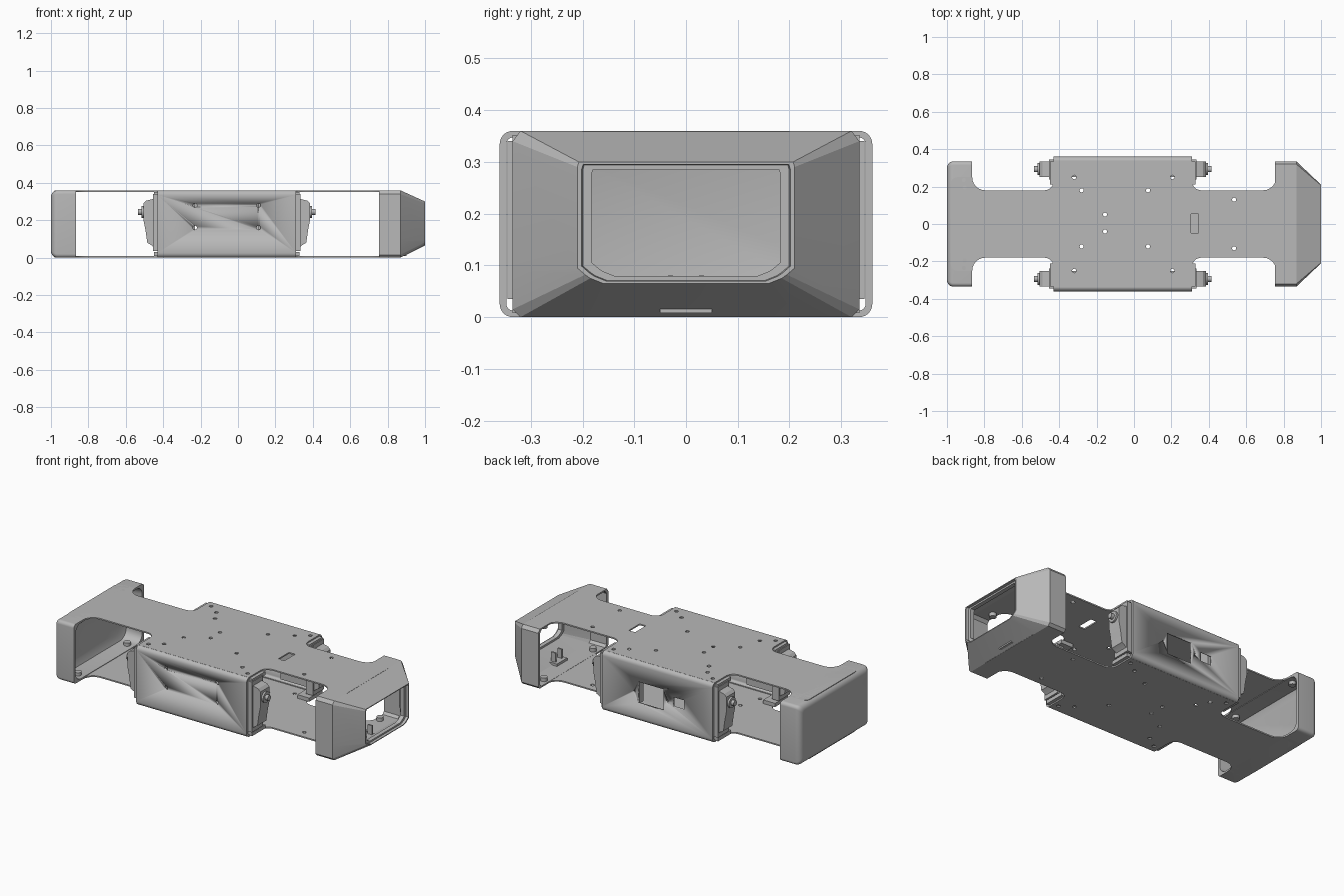
import bpy, bmesh, math
from mathutils import Matrix, Vector

if "Cube" in bpy.data.objects:
    bpy.data.objects.remove(bpy.data.objects["Cube"], do_unlink=True)

grey = bpy.data.materials.new("matte_grey")
grey.use_nodes = True
grey.diffuse_color = (0.48, 0.48, 0.48, 1)
grey.node_tree.nodes["Principled BSDF"].inputs["Base Color"].default_value = (0.48, 0.48, 0.48, 1)

H = 0.36      # overall height
T = 0.008     # plate thickness
X0, X1 = -0.43, 0.31   # ends of the middle section


def finish(bm, name, angle=30):
    bmesh.ops.remove_doubles(bm, verts=bm.verts, dist=0.0001)
    bmesh.ops.recalc_face_normals(bm, faces=bm.faces)
    me = bpy.data.meshes.new(name)
    bm.to_mesh(me)
    bm.free()
    me.materials.clear()
    me.materials.append(grey)
    me.shade_smooth()
    me.set_sharp_from_angle(angle=math.radians(angle))
    ob = bpy.data.objects.new(name, me)
    bpy.context.collection.objects.link(ob)
    return ob


def add_box(bm, lo, hi):
    lo, hi = Vector(lo), Vector(hi)
    m = Matrix.Translation((lo + hi) / 2) @ Matrix.Diagonal((*(hi - lo), 1))
    bmesh.ops.create_cube(bm, size=1, matrix=m)


def add_cyl(bm, at, r, depth, axis="Z", n=16):
    rot = {"X": Matrix.Rotation(math.pi / 2, 4, "Y"), "Y": Matrix.Rotation(math.pi / 2, 4, "X"),
           "Z": Matrix.Identity(4)}[axis]
    bmesh.ops.create_cone(bm, cap_ends=True, segments=n, radius1=r, radius2=r, depth=depth,
                          matrix=Matrix.Translation(at) @ rot)


def loft(bm, rings, start=False, end=False, loop=False):
    vs = [[bm.verts.new(p) for p in ring] for ring in rings]
    for a, b in zip(vs, vs[1:] + (vs[:1] if loop else [])):
        for i in range(len(a)):
            j = (i + 1) % len(a)
            bm.faces.new((a[i], a[j], b[j], b[i]))
    if start:
        bm.faces.new(vs[0])
    if end:
        bm.faces.new(vs[-1])


def arc(cx, cy, r, a0, a1, n=6):
    return [(cx + r * math.cos(math.radians(a0 + (a1 - a0) * i / n)),
             cy + r * math.sin(math.radians(a0 + (a1 - a0) * i / n))) for i in range(n + 1)]


def rounded_rect(hw, hh, r, cx=0.0, cy=0.0):
    pts = []
    for sx, sy, a in ((1, 1, 0), (-1, 1, 90), (-1, -1, 180), (1, -1, 270)):
        pts += arc(cx + sx * (hw - r), cy + sy * (hh - r), r, a, a + 90)
    return pts


def sheet(name, loops, z):
    """Flat plate: first loop is the outline, the others are holes."""
    cu = bpy.data.curves.new(name, "CURVE")
    cu.dimensions, cu.fill_mode, cu.extrude = "2D", "BOTH", T / 2
    for pts in loops:
        sp = cu.splines.new("POLY")
        sp.points.add(len(pts) - 1)
        for p, (x, y) in zip(sp.points, pts):
            p.co = (x, y, 0, 1)
        sp.use_cyclic_u = True
    tmp = bpy.data.objects.new("helper_outline", cu)
    bpy.context.collection.objects.link(tmp)
    dg = bpy.context.evaluated_depsgraph_get()
    me = bpy.data.meshes.new_from_object(tmp.evaluated_get(dg))
    bm = bmesh.new()
    bm.from_mesh(me)
    bmesh.ops.translate(bm, vec=(0, 0, z), verts=bm.verts)
    bpy.data.objects.remove(tmp, do_unlink=True)
    return finish(bm, name)


# Top and bottom plates
half = arc(-0.945, 0.215, 0.035, 180, 90) + [(-0.865, 0.25)]
half += arc(-0.795, 0.25, 0.07, 180, 270)
half += arc(X0 - 0.05, 0.23, 0.05, 270, 360) + [(X0, 0.34), (X1, 0.34)]
half += arc(X1 + 0.05, 0.23, 0.05, 180, 270)
half += arc(0.69, 0.25, 0.07, 270, 360) + [(0.83, 0.25), (0.87, 0.2)]
outline = half + [(x, -y) for x, y in reversed(half)]
spots = [(-0.28, 0.18), (-0.28, -0.12), (0.075, 0.18), (0.075, -0.12), (-0.155, 0.05), (-0.155, -0.04)]
for x, y in ((-0.39, 0.3), (-0.32, 0.25), (0.205, 0.25), (0.275, 0.3), (0.535, 0.13), (0.8, 0.13),
             (-0.91, 0.235), (-0.905, 0.195), (0.785, 0.235), (0.79, 0.195)):
    spots += [(x, y), (x, -y)]
holes = [arc(x, y, 0.011, 0, 330, 11) for x, y in spots]
slot = rounded_rect(0.021, 0.052, 0.006, 0.325, 0.002)
sheet("top_plate", [outline] + holes + [slot], H - T / 2)
sheet("bottom_plate", [outline] + holes, T / 2)

# Rear cap: rounded hollow end
bm = bmesh.new()


def cap_ring(x, hw, hh, r):
    return [(x, y, z + H / 2) for y, z in rounded_rect(hw, hh, r)]


rings = [cap_ring(-0.98, 0.27, 0.13, 0.05), cap_ring(-0.965, 0.31, 0.165, 0.06),
         cap_ring(-0.865, 0.318, 0.169, 0.05), cap_ring(-0.865, 0.335, 0.18, 0.02)]
for x, s in arc(-0.965, -0.035, 0.035, 90, 180):
    rings.append(cap_ring(x, 0.335 - 0.035 - 0.035 + (s + 0.035) + 0.035, 0.145 + s + 0.035, 0.02))
loft(bm, rings, True, True)
finish(bm, "rear_cap")

# Front cap: faceted hollow nose with a framed window
bm = bmesh.new()
body = [(0.22, 0), (0.32, 0), (0.335, 0.015), (0.335, 0.09), (0.335, 0.34), (0.32, H), (0.2, H)]
nose = [(0.16, 0.065), (0.185, 0.075), (0.195, 0.082), (0.21, 0.095), (0.21, 0.29), (0.207, 0.3), (0.2, 0.3)]


def nose_ring(x, pts, s=1.0):
    full = pts + [(-y, z) for y, z in reversed(pts)]
    return [(x, y * s, H / 2 + (z - H / 2) * s) for y, z in full]


loft(bm, [nose_ring(0.755, body), nose_ring(0.868, body), nose_ring(1.0, nose), nose_ring(1.0, nose, 0.96),
          nose_ring(0.985, nose, 0.95), nose_ring(0.985, nose, 0.87), nose_ring(0.96, nose, 0.87),
          nose_ring(0.96, nose, 0.97), nose_ring(0.86, body, 0.94), nose_ring(0.755, body, 0.95)], loop=True)
finish(bm, "front_cap", 15)

# Side panels: channels with rounded long edges, cut by windows or screw holes
outer = arc(0.335, 0.335, 0.025, 90, 0) + arc(0.335, 0.025, 0.025, 0, -90)
inner = arc(0.335, 0.025, 0.012, -90, 0) + arc(0.335, 0.335, 0.012, 0, 90)
section = [(0.325, H)] + outer + [(0.325, 0), (0.325, 0.013)] + inner + [(0.325, 0.347)]
for side, name in ((-1, "front_side_panel"), (1, "back_side_panel")):
    bm = bmesh.new()
    loft(bm, [[(x, side * y, z) for y, z in section] for x in (X0, X1)], True, True)
    panel = finish(bm, name)
    bm = bmesh.new()
    if side < 0:
        for x in (-0.23, 0.11):
            for z in (0.16, 0.28):
                add_cyl(bm, (x, -0.36, z), 0.011, 0.1, "Y")
    else:
        add_box(bm, (-0.1, 0.32, 0.11), (0.07, 0.4, 0.24))
        add_box(bm, (-0.24, 0.32, 0.15), (-0.165, 0.4, 0.21))
        for x in (-0.125, 0.095):
            add_cyl(bm, (x, 0.36, 0.175), 0.007, 0.1, "Y")
    cutter = finish(bm, "helper_cutter")
    cutter.hide_render = True
    mod = panel.modifiers.new("openings", "BOOLEAN")
    mod.operation, mod.solver, mod.object = "DIFFERENCE", "EXACT", cutter
    dg = bpy.context.evaluated_depsgraph_get()
    panel.data = bpy.data.meshes.new_from_object(panel.evaluated_get(dg))
    panel.modifiers.clear()
    bpy.data.objects.remove(cutter, do_unlink=True)

# Corner drive units with shaft, mounting feet and screws
housing = [(-0.03, 0.05), (0.015, 0.05), (0.03, 0.065), (0.055, 0.08), (0.065, 0.15),
           (0.075, 0.2), (0.075, 0.29), (0.06, 0.305), (0.02, 0.315), (-0.03, 0.315)]
for end, d, where in ((X0, -1, "rear"), (X1, 1, "front")):
    for side, hand in ((-1, "right"), (1, "left")):
        bm = bmesh.new()

        def block(u0, u1, y0, y1, z0, z1):
            xs, ys = sorted((end + d * u0, end + d * u1)), sorted((side * y0, side * y1))
            add_box(bm, (xs[0], ys[0], z0), (xs[1], ys[1], z1))

        loft(bm, [[(end + d * u, side * y, z) for u, z in housing] for y in (0.25, 0.335)], True, True)
        block(-0.2, -0.02, 0.25, 0.34, 0.07, 0.3)
        block(-0.02, 0.025, 0.238, 0.345, 0.035, 0.34)
        for z0, z1 in ((0.008, 0.03), (0.33, 0.352)):
            block(-0.06, 0.02, 0.21, 0.335, z0, z1)
        add_cyl(bm, (end + d * 0.08, side * 0.293, 0.245), 0.032, 0.012, "X", 20)
        add_cyl(bm, (end + d * 0.09, side * 0.293, 0.245), 0.016, 0.03, "X")
        for z in (0.1, 0.27):
            for y in (0.262, 0.323):
                add_cyl(bm, (end + d * 0.03, side * y, z), 0.008, 0.02, "X", 10)
        finish(bm, f"{where}_{hand}_drive_unit")

# Screw bosses inside both caps
for x, where in ((-0.907, "rear"), (0.787, "front")):
    bm = bmesh.new()
    for y in (-0.235, 0.235):
        for z in (0.02, H - 0.02):
            add_cyl(bm, (x, y, z), 0.02, 0.022)
    finish(bm, f"{where}_screw_bosses")

# Small sensor mount on the floor behind the nose window
bm = bmesh.new()
add_box(bm, (0.83, -0.05, 0.008), (0.9, 0.05, 0.025))
for y in (-0.035, 0.025):
    add_box(bm, (0.85, y, 0.02), (0.88, y + 0.01, 0.08))
finish(bm, "sensor_mount")
